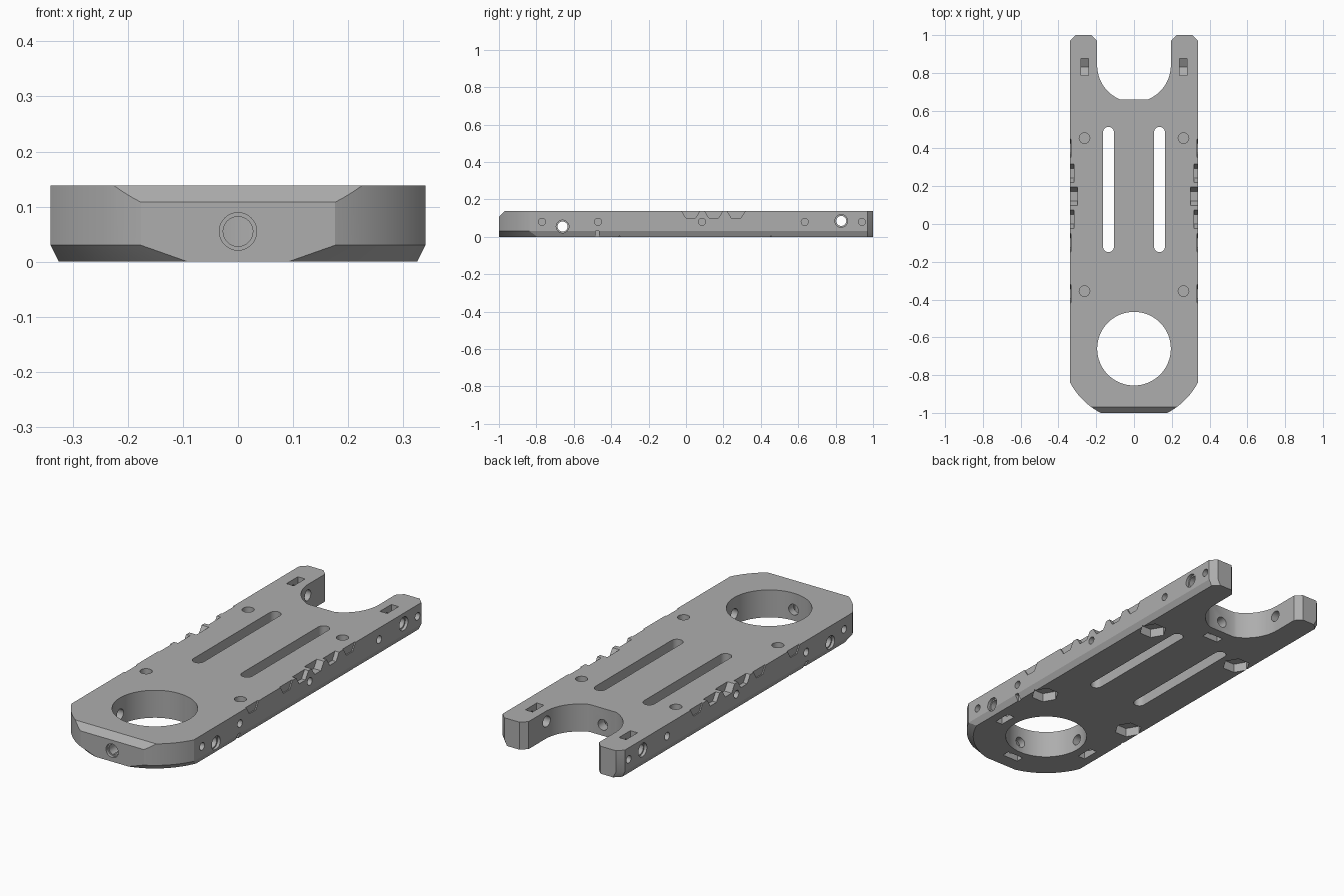
import bpy
import bmesh
from math import acos, asin, cos, sin, pi

cube = bpy.data.objects.get("Cube")
if cube:
    bpy.data.objects.remove(cube, do_unlink=True)

HALF, TOP, RING_Y = 0.34, 0.138, -0.66
AXES = {"x": lambda a, b, t: (t, a, b),
        "y": lambda a, b, t: (a, t, b),
        "z": lambda a, b, t: (a, b, t)}


def loft(name, rings):
    """Closed solid through matching rings of 3D points."""
    bm = bmesh.new()
    loops = [[bm.verts.new(p) for p in ring] for ring in rings]
    bm.faces.new(loops[0])
    bm.faces.new(loops[-1])
    n = len(loops[0])
    for low, high in zip(loops, loops[1:]):
        for i in range(n):
            j = (i + 1) % n
            bm.faces.new((low[i], low[j], high[j], high[i]))
    bmesh.ops.recalc_face_normals(bm, faces=bm.faces)
    mesh = bpy.data.meshes.new(name)
    bm.to_mesh(mesh)
    bm.free()
    obj = bpy.data.objects.new(name, mesh)
    bpy.context.collection.objects.link(obj)
    return obj


def arc(a, b, r, start, end, n):
    return [(a + r * cos(start + (end - start) * i / n),
             b + r * sin(start + (end - start) * i / n)) for i in range(n + 1)]


def circle(a, b, r, n=32, turn=0.0):
    return arc(a, b, r, turn, turn + 2 * pi, n)[:-1]


def outline(radius, half, z):
    """Plate outline: rounded, clipped nose and chamfered rear corners."""
    right = [(half - 0.03, 1.0), (half, 0.97)]
    right += arc(0, RING_Y, radius, -acos(half / radius), -asin((1 + RING_Y) / radius), 12)
    left = [(-x, y) for x, y in reversed(right)]
    return [(x, y, z) for x, y in right + left]


# Plate with a bevelled lower edge
plate = loft("plate", [outline(0.352, 0.325, 0), outline(0.383, HALF, 0.03),
                       outline(0.383, HALF, TOP)])


def cut(pts, axis, lo, hi):
    """Cut a prism with the given section out of the plate."""
    place = AXES[axis]
    tool = loft("cutter", [[place(a, b, t) for a, b in pts] for t in (lo, hi)])
    tool.hide_render = True
    mod = plate.modifiers.new("cut", "BOOLEAN")
    mod.operation = "DIFFERENCE"
    mod.solver = "EXACT"
    mod.object = tool
    bpy.context.view_layer.objects.active = plate
    bpy.ops.object.modifier_apply(modifier=mod.name)
    mesh = tool.data
    bpy.data.objects.remove(tool)
    bpy.data.meshes.remove(mesh)


def nut_slot(axis, along, across, z, up):
    """Flat slot with a pointed end that holds a nut on a cross screw."""
    r, half = 0.052, 0.045
    end = 0.3 * up
    pts = [(across - half, z + end), (across - half, z - up * r / 2),
           (across, z - up * r), (across + half, z - up * r / 2), (across + half, z + end)]
    cut(pts, axis, along - 0.02, along + 0.02)


# Round opening near the nose
cut(circle(0, RING_Y, 0.195, 64), "z", -0.1, 0.3)

# Rear fork opening with a flat bottom and chamfered tips
fork = arc(0, 0.84, 0.195, -1.176, 0, 16)
fork += [(0.195, 0.97), (0.225, 1.0), (0.225, 1.1)]
cut(fork + [(-x, y) for x, y in reversed(fork)], "z", -0.1, 0.3)

# Chamfer on the top of the nose
cut([(-1.05, 0.058), (-0.92, 0.188), (-1.05, 0.188)], "x", -0.5, 0.5)

for side in (-1, 1):
    # Long slots
    x = 0.135 * side
    cut(arc(x, 0.485, 0.029, 0, pi, 12) + arc(x, -0.12, 0.029, pi, 2 * pi, 12), "z", -0.1, 0.3)

    # Screw holes from above, hexagonal pockets from below
    for y in (0.455, -0.355):
        cut(circle(0.262 * side, y, 0.028), "z", 0.08, 0.3)
        cut(circle(0.262 * side, y, 0.066, 6), "z", -0.1, 0.045)

    # Cross screw holes, counterbored, with their nut slots
    for y, z, up in ((RING_Y, 0.055, -1), (0.83, 0.085, 1)):
        for r, depth in ((0.027, 0.2), (0.034, 0.015)):
            ends = sorted((side * (HALF - depth), side * 0.5))
            cut(circle(y, z, r), "x", *ends)
        nut_slot("x", 0.26 * side, y, z, up)

    # Small blind holes along the edge
    for y in (-0.77, -0.47, 0.085, 0.635, 0.94):
        cut(circle(y, 0.08, 0.019, 20), "x", *sorted((side * 0.31, side * 0.5)))

    # Grip notches in the upper edge, deepest in the middle
    for y, depth in ((0.025, 0.022), (0.148, 0.04), (0.268, 0.022),
                     (-0.1, 0.006), (0.4, 0.006), (-0.37, 0.006)):
        section = [(y - 0.025, 0.1), (y + 0.025, 0.1), (y + 0.075, 0.18), (y - 0.075, 0.18)]
        cut(section, "x", *sorted((side * (HALF - depth), side * 0.5)))

    # Small notch in the lower bevel
    cut([(-0.485, -0.1), (-0.465, -0.1), (-0.465, 0.032), (-0.485, 0.032)],
        "x", *sorted((side * 0.32, side * 0.5)))

# Lengthwise screw holes in the nose and the fork bottom
cut(circle(0, 0.055, 0.027), "y", -1.1, -0.75)
cut(circle(0, 0.055, 0.034), "y", -1.1, -0.985)
nut_slot("y", -0.91, 0, 0.055, -1)
cut(circle(0, 0.055, 0.027), "y", 0.53, 0.75)
nut_slot("y", 0.59, 0, 0.055, -1)

# Plain grey finish
grey = bpy.data.materials.new("grey")
grey.use_nodes = True
colour = (0.42, 0.42, 0.42, 1.0)
grey.diffuse_color = colour
grey.node_tree.nodes["Principled BSDF"].inputs["Base Color"].default_value = colour
plate.data.materials.clear()
plate.data.materials.append(grey)

bpy.ops.object.select_all(action="DESELECT")
plate.select_set(True)
bpy.context.view_layer.objects.active = plate
bpy.ops.object.shade_smooth_by_angle(angle=0.44)
